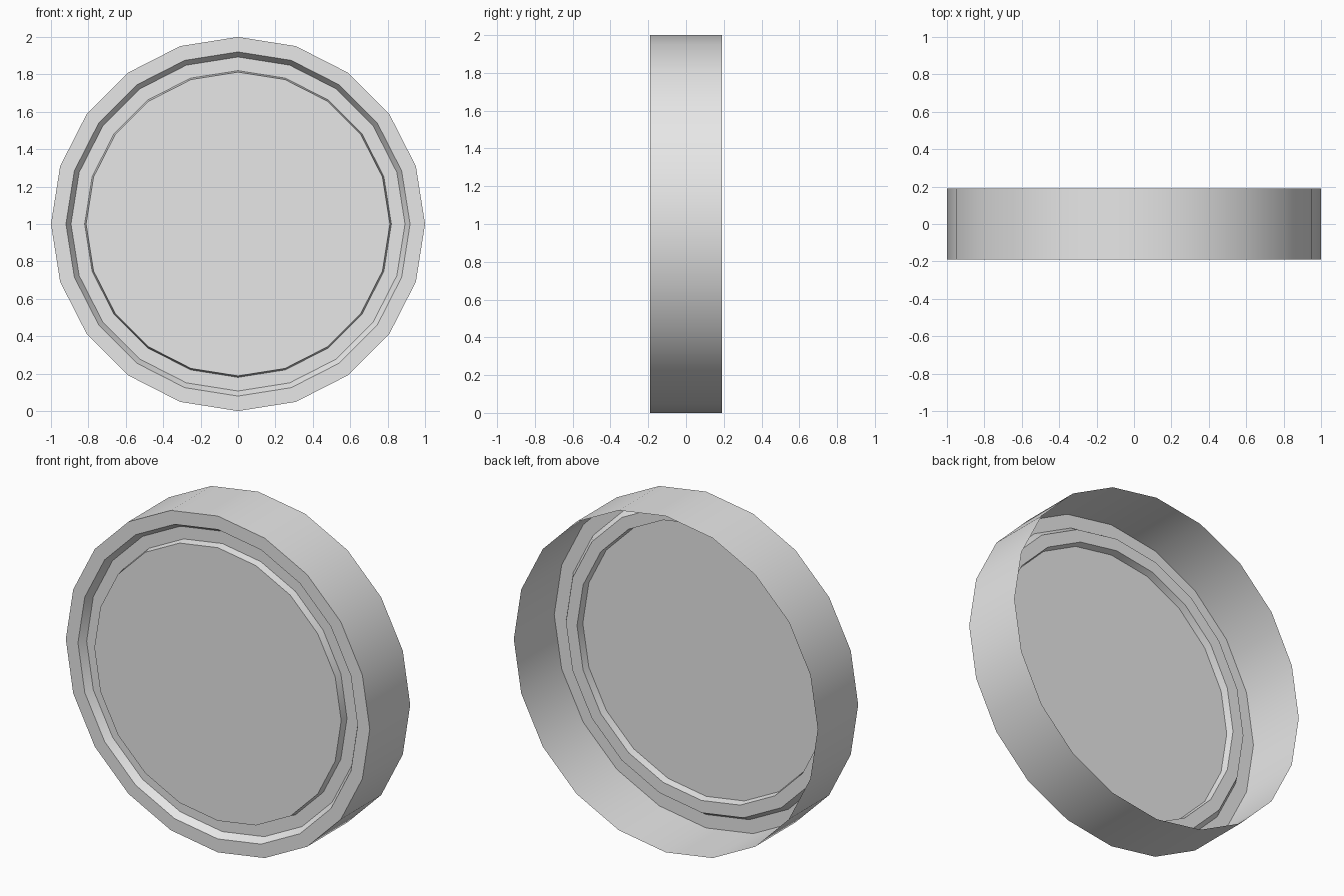
import bpy, bmesh, math

old = bpy.data.objects.get("Cube")
if old:
    bpy.data.objects.remove(old, do_unlink=True)

SIDES = 20

# Single plain grey finish
grey = bpy.data.materials.new("plain_grey")
grey.use_nodes = True
colour = (0.8, 0.8, 0.8, 1.0)
grey.diffuse_color = colour
grey.node_tree.nodes["Principled BSDF"].inputs["Base Color"].default_value = colour

# Profile (radius, y): open back edge, front rim, groove, raised centre
profile = [(1.0, 0.19), (1.0, -0.19), (0.92, -0.19), (0.893, -0.147),
           (0.82, -0.147), (0.812, -0.19)]

bm = bmesh.new()


def ring(radius, y):
    steps = [2 * math.pi * i / SIDES for i in range(SIDES)]
    return [bm.verts.new((radius * math.cos(a), y, 1 + radius * math.sin(a)))
            for a in steps]


# Thin shell swept round the y axis, open at the back
rings = [ring(r, y) for r, y in profile]
for outer, inner in zip(rings, rings[1:]):
    for i in range(SIDES):
        j = (i + 1) % SIDES
        bm.faces.new((outer[i], inner[i], inner[j], outer[j]))

# Flat centre disc
bm.faces.new(rings[-1])
bm.normal_update()

mesh = bpy.data.meshes.new("round_cap")
bm.to_mesh(mesh)
bm.free()
mesh.materials.append(grey)
cap = bpy.data.objects.new("round_cap", mesh)
bpy.context.collection.objects.link(cap)

# Smooth the round wall, keep the rim edges crisp
bpy.ops.object.select_all(action='DESELECT')
cap.select_set(True)
bpy.context.view_layer.objects.active = cap
bpy.ops.object.shade_smooth_by_angle(angle=math.radians(30))
